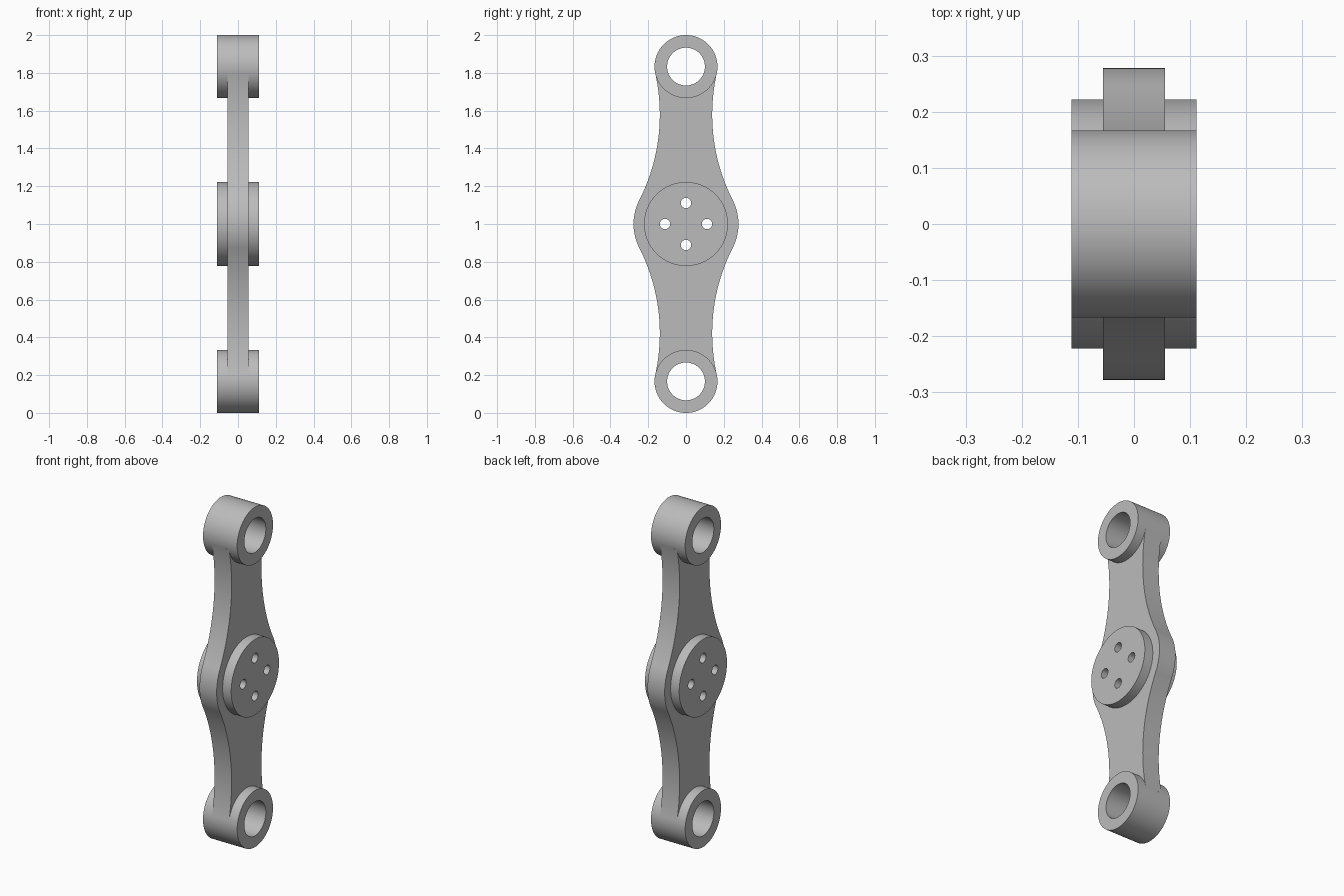
import bpy
import math
from mathutils import Matrix, Vector

cube = bpy.data.objects.get("Cube")
if cube:
    bpy.data.objects.remove(cube, do_unlink=True)

UNIT = 1 / 18                      # base module of the part
MID = 1.0                          # height of the central hub
RING_R, BORE_R = 3 * UNIT, 0.1     # end eyes
HUB_R, FLARE_R = 4 * UNIT, 5 * UNIT
WAIST_R = 1.0                      # concave side curve
SPAN = MID - RING_R                # hub centre to eye centre
THICK, WIDE = UNIT, 2 * UNIT       # half thicknesses

steel = bpy.data.materials.new("grey metal")
steel.use_nodes = True
grey = (0.5, 0.5, 0.5, 1)
steel.diffuse_color = grey
steel.node_tree.nodes["Principled BSDF"].inputs["Base Color"].default_value = grey


def arc(centre, radius, start, end, steps):
    return [Vector((centre[0] + radius * math.cos(t), centre[1] + radius * math.sin(t)))
            for t in (start + (end - start) * i / steps for i in range(steps + 1))]


def circle(y, z, radius, steps=96):
    return arc((y, z), radius, 0, math.tau, steps)[:-1]


def extruded(name, loops, half):
    """Fill the loops (inner ones become holes) and extrude along x."""
    curve = bpy.data.curves.new(name + " profile", "CURVE")
    curve.dimensions = "2D"
    curve.fill_mode = "BOTH"
    curve.extrude = half
    for loop in loops:
        spline = curve.splines.new("POLY")
        spline.points.add(len(loop) - 1)
        for point, p in zip(spline.points, loop):
            point.co = (p.x, p.y, 0, 1)
        spline.use_cyclic_u = True
    obj = bpy.data.objects.new(name, curve)
    bpy.context.collection.objects.link(obj)
    bpy.ops.object.select_all(action="DESELECT")
    obj.select_set(True)
    bpy.context.view_layer.objects.active = obj
    bpy.ops.object.convert(target="MESH")
    obj = bpy.context.object
    # Profile plane becomes y-z, extrusion becomes x
    obj.data.transform(Matrix(((0, 0, 1, 0), (1, 0, 0, 0), (0, 1, 0, 0), (0, 0, 0, 1))))
    bpy.ops.object.mode_set(mode="EDIT")
    bpy.ops.mesh.select_all(action="SELECT")
    bpy.ops.mesh.remove_doubles(threshold=0.00001)
    bpy.ops.mesh.normals_make_consistent(inside=False)
    bpy.ops.object.mode_set(mode="OBJECT")
    obj.data.materials.clear()
    obj.data.materials.append(steel)
    bpy.ops.object.shade_smooth_by_angle(angle=math.radians(30))
    return obj


# Waist circle tangent to both the hub flare and the eye
up = (SPAN**2 + (WAIST_R + FLARE_R)**2 - (WAIST_R + RING_R)**2) / (2 * SPAN)
out = math.sqrt((WAIST_R + FLARE_R)**2 - up**2)
flare_angle = math.atan2(up, out)
eye_angle = math.atan2(up - SPAN, out)

# Upper right quarter outline: flare, waist, then tucked inside the eye
quarter = arc((0, 0), FLARE_R, 0, flare_angle, 16)
quarter += arc((out, up), WAIST_R, math.pi + flare_angle, math.pi + eye_angle, 40)[1:]
quarter += arc((0, SPAN), 0.13, eye_angle, -math.pi / 2, 24)

# Mirror to the full lever outline
half = quarter + [Vector((-p.x, p.y)) for p in reversed(quarter[:-1])]
outline = half + [Vector((p.x, -p.y)) for p in reversed(half[1:-1])]
outline = [p + Vector((0, MID)) for p in outline]
extruded("lever_plate", [outline, circle(0, MID, 0.2)], THICK)

# Central hub with four bolt holes
bolts = [circle(2 * UNIT * math.cos(a), MID + 2 * UNIT * math.sin(a), UNIT / 2, 32)
         for a in (i * math.pi / 2 for i in range(4))]
extruded("centre_hub", [circle(0, MID, HUB_R)] + bolts, WIDE)

# End eyes
for name, side in (("upper_eye", 1), ("lower_eye", -1)):
    z = MID + side * SPAN
    extruded(name, [circle(0, z, RING_R), circle(0, z, BORE_R)], WIDE)
